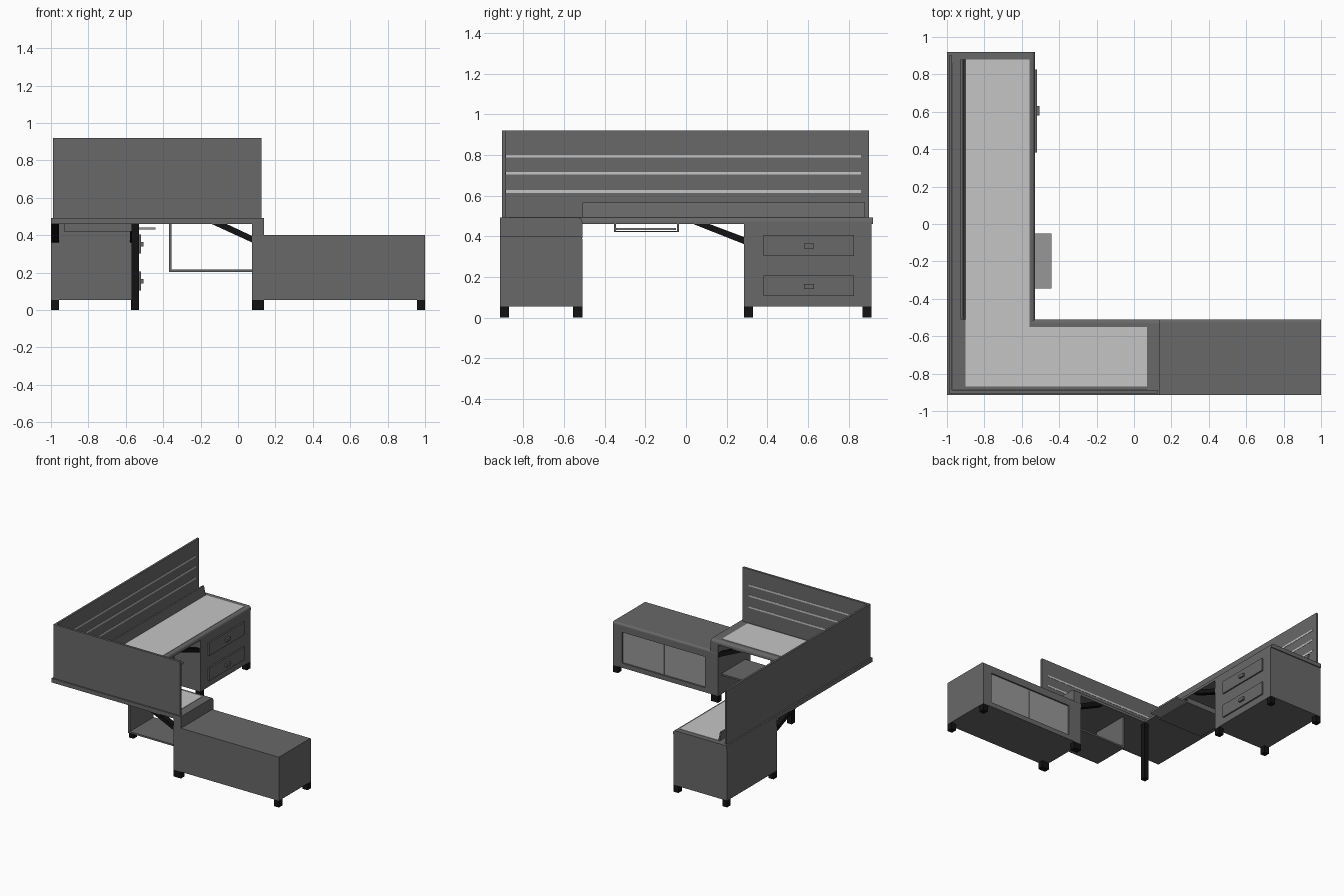
import bpy, bmesh
from math import atan2, hypot
from mathutils import Vector

cube = bpy.data.objects.get("Cube")
if cube:
    bpy.data.objects.remove(cube)


def material(name, value):
    m = bpy.data.materials.new(name)
    m.use_nodes = True
    col = (value, value, value, 1)
    m.diffuse_color = col
    m.node_tree.nodes["Principled BSDF"].inputs["Base Color"].default_value = col
    return m


DARK = material("dark grey", 0.14)
MID = material("mid grey", 0.31)
LIGHT = material("light grey", 0.56)
BLACK = material("black", 0.006)


def finish(name, bm, mat):
    bmesh.ops.recalc_face_normals(bm, faces=bm.faces)
    me = bpy.data.meshes.new(name)
    bm.to_mesh(me)
    bm.free()
    me.materials.append(mat)
    ob = bpy.data.objects.new(name, me)
    bpy.context.collection.objects.link(ob)
    return ob


def prism(name, pts, low, high, mat, axis="z", rounded=None, width=0.02):
    """Extrude a flat outline along an axis; optionally round chosen edges."""
    place = {"x": lambda a, b, h: (h, a, b),
             "y": lambda a, b, h: (a, h, b),
             "z": lambda a, b, h: (a, b, h)}[axis]
    bm = bmesh.new()
    face = bm.faces.new([bm.verts.new(place(a, b, low)) for a, b in pts])
    out = bmesh.ops.extrude_face_region(bm, geom=[face])
    new = [v for v in out["geom"] if isinstance(v, bmesh.types.BMVert)]
    bmesh.ops.translate(bm, verts=new, vec=Vector(place(0, 0, high - low)))
    if rounded:
        edges = [e for e in bm.edges
                 if rounded((e.verts[0].co + e.verts[1].co) / 2)]
        bmesh.ops.bevel(bm, geom=edges, offset=width, segments=3,
                        profile=0.5, affect="EDGES")
    return finish(name, bm, mat)


def box(name, x, y, z, mat, **kw):
    pts = [(x[0], y[0]), (x[1], y[0]), (x[1], y[1]), (x[0], y[1])]
    return prism(name, pts, z[0], z[1], mat, **kw)


def ell(x0, x1, x2, y0, y1, y2):
    """L outline: long arm x0..x1 up to y2, short arm y0..y1 out to x2."""
    return [(x0, y0), (x2, y0), (x2, y1), (x1, y1), (x1, y2), (x0, y2)]


# Desktop with softened inner edges, and its inlaid writing surface
prism("desktop", ell(-1, -0.53, 0.14, -0.915, -0.51, 0.92), 0.46, 0.492, DARK,
      rounded=lambda c: c.z > 0.48 and (abs(c.x + 0.53) < 0.001
                                        or abs(c.y + 0.51) < 0.001))
prism("desk_inlay", ell(-0.9, -0.56, 0.07, -0.87, -0.55, 0.88),
      0.488, 0.495, LIGHT)

# Privacy screens with light slots on the inner faces
box("side_screen", (-0.988, -0.972), (-0.905, 0.9), (0.49, 0.92), DARK)
box("front_screen", (-0.988, 0.125), (-0.905, -0.887), (0.49, 0.92), DARK)
for z in (0.62, 0.71, 0.793):
    slot = (z - 0.007, z + 0.007)
    box("side_screen_slot", (-0.974, -0.970), (-0.885, 0.86), slot, LIGHT)
    box("front_screen_slot", (-0.97, 0.07), (-0.889, -0.885), slot, LIGHT)

# Leaning ledge along the long arm
prism("desk_ledge", [(-0.912, 0.49), (-0.9, 0.49), (-0.915, 0.565), (-0.927, 0.565)],
      -0.51, 0.88, DARK, axis="y")

# Drawer pedestal
box("pedestal", (-1, -0.53), (0.285, 0.912), (0.053, 0.462), DARK)
for z in (0.105, 0.303):
    box("drawer_front", (-0.532, -0.519), (0.382, 0.826), (z, z + 0.102), DARK)
    mid = z + 0.048
    box("drawer_handle", (-0.52, -0.504), (0.58, 0.63), (mid - 0.012, mid + 0.012), DARK)

# Low cabinet with a recessed pair of doors at the back
cabinet = box("low_cabinet", (0.075, 1), (-0.915, -0.51), (0.053, 0.4), DARK,
              rounded=lambda c: c.z > 0.39 and c.y > -0.52, width=0.015)
cutter = box("door_cutter", (0.19, 0.92), (-0.525, -0.4), (0.09, 0.335), DARK)
cut = cabinet.modifiers.new("door_recess", "BOOLEAN")
cut.operation = "DIFFERENCE"
cut.solver = "EXACT"
cut.object = cutter
bpy.context.view_layer.objects.active = cabinet
bpy.ops.object.modifier_apply(modifier=cut.name)
bpy.data.objects.remove(cutter)
for x0, x1 in ((0.192, 0.553), (0.557, 0.918)):
    box("cabinet_door", (x0, x1), (-0.53, -0.519), (0.092, 0.333), MID)
box("desk_end_support", (0.075, 0.14), (-0.915, -0.51), (0.39, 0.47), DARK)

# Open shelf hung beside the cabinet
box("shelf_floor", (-0.37, 0.08), (-0.85, -0.55), (0.203, 0.216), DARK)
box("shelf_side", (-0.37, -0.356), (-0.85, -0.55), (0.203, 0.462), DARK)

# Sliding keyboard tray in its housing
for y in (-0.355, -0.045):
    box("tray_runner", (-0.93, -0.535), (y, y + 0.01), (0.42, 0.462), DARK)
box("tray_housing_floor", (-0.93, -0.535), (-0.355, -0.035), (0.42, 0.426), DARK)
box("keyboard_tray", (-0.85, -0.44), (-0.345, -0.05), (0.43, 0.441), MID)

# Feet and corner post
for x in (-1, -0.572):
    for y in (0.285, 0.868):
        box("pedestal_foot", (x, x + 0.042), (y, y + 0.045), (0, 0.055), BLACK)
for x0, x1 in ((0.075, 0.138), (0.957, 1)):
    for y in (-0.915, -0.555):
        box("cabinet_foot", (x0, x1), (y, y + 0.045), (0, 0.055), BLACK)
box("corner_post", (-0.57, -0.53), (-0.555, -0.513), (0, 0.462), BLACK)


# Diagonal braces under both arms
def brace(name, start, end, low, high, axis):
    pts = [(start, 0.462), (start + 0.08, 0.462), (end, 0.395), (end, 0.36)]
    prism(name, pts, low, high, BLACK, axis=axis)


for y in (-0.91, -0.558):
    brace("short_arm_brace", -0.145, 0.078, y, y + 0.042, "y")
for x in (-0.998, -0.578):
    brace("long_arm_brace", 0.03, 0.288, x, x + 0.042, "x")
